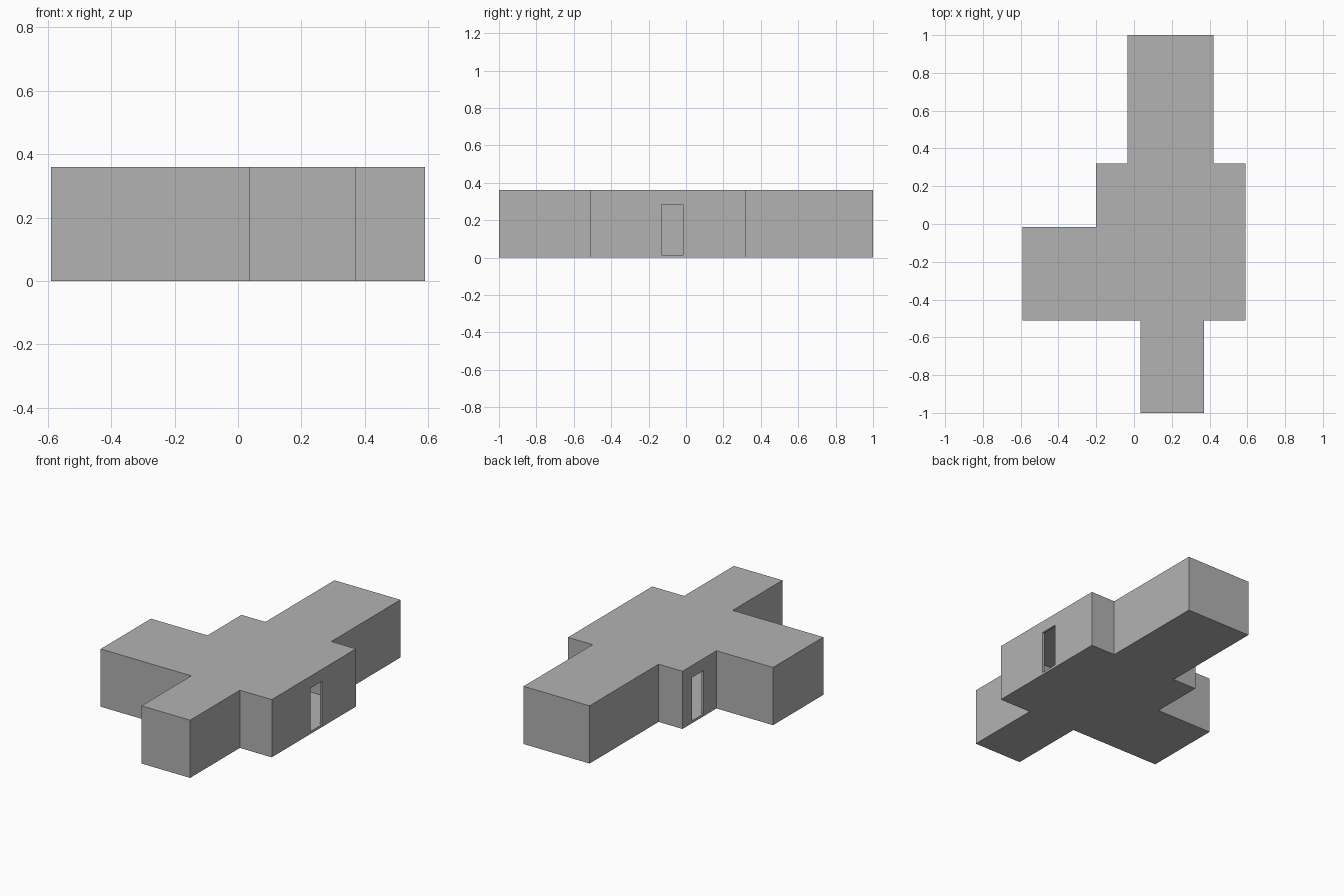
import bpy, bmesh

if "Cube" in bpy.data.objects:
    bpy.data.objects.remove(bpy.data.objects["Cube"])

WALL = 0.015
HEIGHT = 0.36

plaster = bpy.data.materials.new("plain grey")
plaster.diffuse_color = (0.448, 0.448, 0.448, 1)
plaster.use_nodes = True
plaster.node_tree.nodes["Principled BSDF"].inputs["Base Color"].default_value = plaster.diffuse_color


def prism(name, outline, z0, z1):
    """Solid from a counter-clockwise floor outline."""
    bm = bmesh.new()
    base = bm.faces.new([bm.verts.new((x, y, z0)) for x, y in outline])
    top = bmesh.ops.extrude_face_region(bm, geom=[base])["geom"]
    bmesh.ops.translate(bm, vec=(0, 0, z1 - z0),
                        verts=[v for v in top if isinstance(v, bmesh.types.BMVert)])
    bmesh.ops.recalc_face_normals(bm, faces=bm.faces)
    mesh = bpy.data.meshes.new(name)
    bm.to_mesh(mesh)
    bm.free()
    mesh.materials.append(plaster)
    ob = bpy.data.objects.new(name, mesh)
    bpy.context.collection.objects.link(ob)
    return ob


def cut(target, x0, x1, y0, y1, z0, z1):
    """Carve a box out of the target."""
    box = prism("cutter", [(x0, y0), (x1, y0), (x1, y1), (x0, y1)], z0, z1)
    box.hide_render = True
    mod = target.modifiers.new("cut", 'BOOLEAN')
    mod.operation = 'DIFFERENCE'
    mod.solver = 'EXACT'
    mod.object = box
    bpy.context.view_layer.objects.active = target
    bpy.ops.object.modifier_apply(modifier=mod.name)
    bpy.data.objects.remove(box)


# Flat-roofed building: main hall with front, back and left wings
building = prism("building_shell", [
    (0.035, -1.0), (0.37, -1.0), (0.37, -0.51), (0.59, -0.51),
    (0.59, 0.32), (0.42, 0.32), (0.42, 1.0), (-0.035, 1.0),
    (-0.035, 0.32), (-0.2, 0.32), (-0.2, -0.015), (-0.59, -0.015),
    (-0.59, -0.51), (0.035, -0.51)], 0, HEIGHT)

# Hollow rooms, each bounded by thin walls
rooms = [
    (-0.2, 0.59, -0.51, 0.32),     # main hall
    (0.035, 0.37, -1.0, -0.51),    # front wing
    (-0.035, 0.42, 0.32, 1.0),     # back wing
    (-0.59, -0.2, -0.51, -0.015),  # left wing
]
for x0, x1, y0, y1 in rooms:
    cut(building, x0 + WALL, x1 - WALL, y0 + WALL, y1 - WALL, WALL, HEIGHT - WALL)

# Doorways into the main hall, right side and left side
for x, y0, y1 in [(0.59, -0.13, -0.015), (-0.2, 0.112, 0.227)]:
    cut(building, x - 0.04, x + 0.04, y0, y1, WALL, 0.285)
